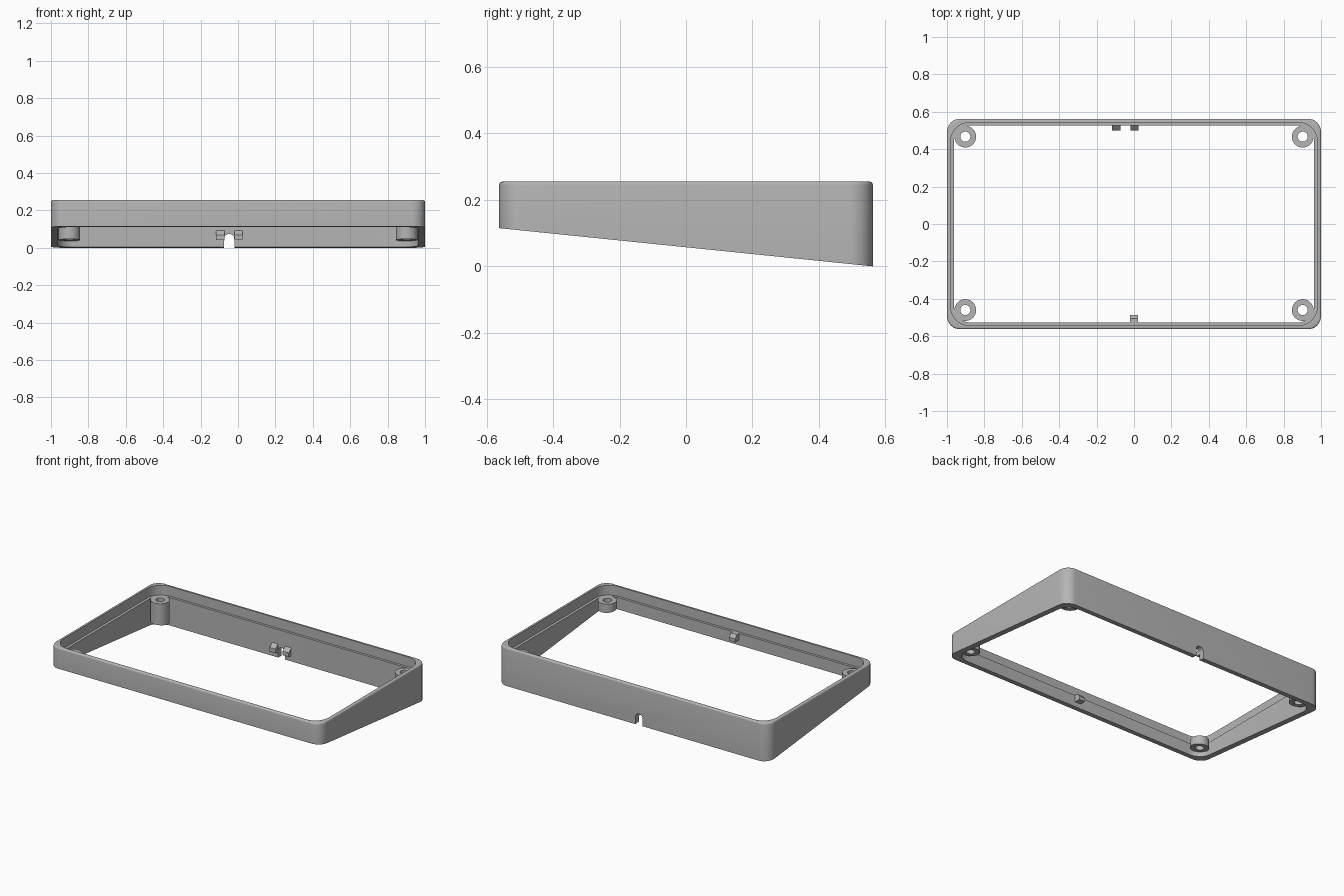
import bpy, bmesh, math

if "Cube" in bpy.data.objects:
    bpy.data.objects.remove(bpy.data.objects["Cube"])

W, D, H = 1.0, 0.5625, 0.255      # half width, half depth, height
LEDGE = 0.19                      # height of the inner ledge and post tops

grey = bpy.data.materials.new("grey plastic")
grey.diffuse_color = (0.46, 0.46, 0.46, 1)
grey.use_nodes = True
grey.node_tree.nodes["Principled BSDF"].inputs["Base Color"].default_value = grey.diffuse_color


def slope(y):
    """Height of the slanted underside."""
    return 0.115 * (D - y) / (2 * D)


def rounded_rect(hx, hy, r, n=10):
    pts = []
    for q, (sx, sy) in enumerate([(1, 1), (-1, 1), (-1, -1), (1, -1)]):
        for i in range(n + 1):
            a = math.radians(90 * (q + i / n))
            pts.append((sx * (hx - r) + r * math.cos(a), sy * (hy - r) + r * math.sin(a)))
    return pts


def circle(cx, cy, r, n=40):
    return [(cx + r * math.cos(2 * math.pi * i / n), cy + r * math.sin(2 * math.pi * i / n))
            for i in range(n)]


def finish(name, bm):
    bmesh.ops.recalc_face_normals(bm, faces=bm.faces)
    me = bpy.data.meshes.new(name)
    bm.to_mesh(me)
    bm.free()
    me.materials.append(grey)
    ob = bpy.data.objects.new(name, me)
    bpy.context.collection.objects.link(ob)
    return ob


def smooth(ob):
    bpy.ops.object.select_all(action='DESELECT')
    ob.select_set(True)
    bpy.context.view_layer.objects.active = ob
    bpy.ops.object.shade_smooth_by_angle(angle=math.radians(35))


def closed_loft(name, rings):
    """Tube of rings (outline, height function), last ring joined to the first."""
    bm = bmesh.new()
    vs = [[bm.verts.new((x, y, z(y))) for x, y in pts] for pts, z in rings]
    n = len(vs[0])
    for k, a in enumerate(vs):
        b = vs[(k + 1) % len(vs)]
        for i in range(n):
            j = (i + 1) % n
            bm.faces.new((a[i], a[j], b[j], b[i]))
    return finish(name, bm)


def prism(name, profile, axis, start, end):
    """Extrude a profile along x (profile in y,z) or y (profile in x,z)."""
    def place(p, t):
        return (t, p[0], p[1]) if axis == 'x' else (p[0], t, p[1])
    bm = bmesh.new()
    a = [bm.verts.new(place(p, start)) for p in profile]
    b = [bm.verts.new(place(p, end)) for p in profile]
    bm.faces.new(a)
    bm.faces.new(b[::-1])
    for i in range(len(a)):
        j = (i + 1) % len(a)
        bm.faces.new((a[i], b[i], b[j], a[j]))
    return finish(name, bm)


def level(z):
    return lambda y: z


# Frame wall: rounded top rim, ledge inside, slanted underside
rings = [(rounded_rect(W, D, 0.07), slope)]
for i in range(5):
    a = math.radians(90 * i / 4)
    d = 0.01 * (1 - math.cos(a))
    rings.append((rounded_rect(W - d, D - d, 0.07 - d), level(H - 0.01 + 0.01 * math.sin(a))))
rim = rounded_rect(W - 0.02, D - 0.02, 0.1)
opening = rounded_rect(W - 0.038, D - 0.036, 0.085)
rings += [(rim, level(H)), (rim, level(LEDGE)), (opening, level(LEDGE)), (opening, slope)]
frame = closed_loft("frame", rings)

# Cable notch through the back wall
nx, nr = -0.047, 0.027
arch = [(nx - nr, -0.1), (nx + nr, -0.1)]
arch += [(nx + nr * math.cos(math.pi * i / 12), 0.048 + nr * math.sin(math.pi * i / 12))
         for i in range(13)]
cutter = prism("notch_cutter", arch, 'y', 0.45, 0.7)
mod = frame.modifiers.new("notch", 'BOOLEAN')
mod.operation, mod.solver, mod.object = 'DIFFERENCE', 'EXACT', cutter
bpy.context.view_layer.objects.active = frame
bpy.ops.object.modifier_apply(modifier=mod.name)
bpy.data.objects.remove(cutter)
smooth(frame)

# Screw posts in the corners, recessed above the underside
for end, y in (("back", 0.467), ("front", -0.46)):
    for side, s in (("left", -1), ("right", 1)):
        big, small = circle(s * 0.902, y, 0.058), circle(s * 0.902, y, 0.027)
        under = lambda v: slope(v) + 0.032
        smooth(closed_loft(f"{end}_{side}_post", [
            (big, under), (big, level(LEDGE)), (small, level(LEDGE)), (small, under)]))

# Small catches on the inner walls
back = [(0.535, 0.04), (0.5, 0.043), (0.5, 0.07), (0.527, 0.094), (0.535, 0.094)]
for name, x in (("back_left_catch", -0.095), ("back_right_catch", 0.002)):
    prism(name, back, 'x', x - 0.022, x + 0.022)
front = [(-0.535, 0.145), (-0.487, 0.145), (-0.487, 0.168), (-0.505, 0.19), (-0.535, 0.19)]
prism("front_catch", front, 'x', -0.022, 0.022)
